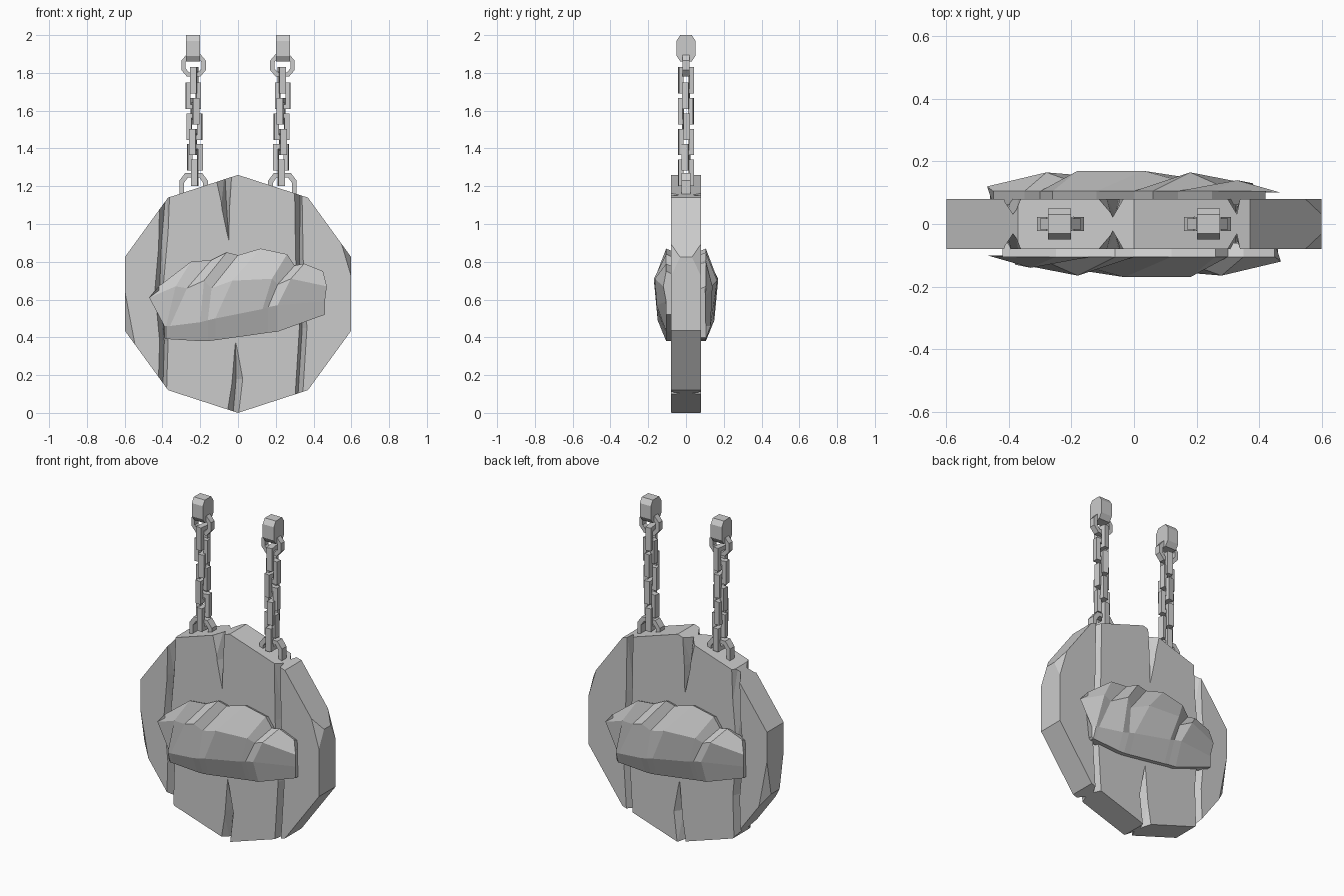
import bpy, bmesh, math
from mathutils import Vector, Matrix

if "Cube" in bpy.data.objects:
    bpy.data.objects.remove(bpy.data.objects["Cube"])


def new_object(name, bm):
    bmesh.ops.recalc_face_normals(bm, faces=bm.faces[:])
    me = bpy.data.meshes.new(name)
    bm.to_mesh(me)
    bm.free()
    ob = bpy.data.objects.new(name, me)
    bpy.context.collection.objects.link(ob)
    return ob


def loft(bm, sections):
    """Skin equal-length closed sections and cap both ends."""
    rings = [[bm.verts.new(p) for p in s] for s in sections]
    n = len(rings[0])
    for a, b in zip(rings, rings[1:]):
        for i in range(n):
            j = (i + 1) % n
            bm.faces.new((a[i], a[j], b[j], b[i]))
    bm.faces.new(rings[0])
    bm.faces.new(rings[-1])


# wooden board: ten-sided disc with chipped corners
T = 0.08
R = 0.63
bm = bmesh.new()
deca = [(R * math.sin(i * math.pi / 5), R + R * math.cos(i * math.pi / 5)) for i in range(10)]
loft(bm, [[(x, y, z) for x, z in deca] for y in (-T, T)])
chips = [((0.545, -T, 0.905), (0.6, -T, 0.72), (0.6, -0.03, 0.825)),
         ((-0.6, -T, 0.65), (-0.545, -T, 0.36), (-0.6, -0.04, 0.435))]
for chip in chips:
    for s in (1, -1):
        a, b, c = [Vector((p[0], p[1] * s, p[2])) for p in chip]
        n = (b - a).cross(c - a).normalized()
        if n.dot(Vector((0, 0, R)) - a) > 0:
            n = -n
        bmesh.ops.bisect_plane(bm, geom=bm.verts[:] + bm.edges[:] + bm.faces[:],
                               plane_co=a, plane_no=n, clear_outer=True)
        bmesh.ops.holes_fill(bm, edges=[e for e in bm.edges if e.is_boundary], sides=0)
board = new_object("board", bm)

# V-shaped cracks: rows of (left x, deepest x, right x, z, depth)
cracks = [
    [(-.41, -.38, -.36, 1.20, .05), (-.42, -.405, -.375, .90, .045),
     (-.44, -.415, -.395, .65, .05), (-.415, -.39, -.37, .38, .05), (-.425, -.40, -.38, .05, .05)],
    [(.30, .33, .34, 1.25, .05), (.305, .325, .345, .82, .045),
     (.325, .34, .365, .45, .05), (.30, .315, .34, .05, .05)],
    [(-.125, -.07, -.035, 1.28, .06), (-.085, -.06, -.045, 1.08, .05), (-.05, -.049, -.048, .915, .003)],
    [(-.065, -.03, 0, -.05, .06), (-.03, -.01, .025, .18, .05), (-.014, -.013, -.012, .375, .003)],
]
for crack in cracks:
    for s in (1, -1):
        secs = []
        for l, m, r, z, d in crack:
            k = 0.01 / d if d > 0.02 else 0      # widen outside the board face
            secs.append([(l - (m - l) * k, s * (-T - .01), z), (m, s * (-T + d), z),
                         (r + (r - m) * k, s * (-T - .01), z)])
        bm = bmesh.new()
        loft(bm, secs)
        bmesh.ops.triangulate(bm, faces=bm.faces[:])
        cutter = new_object("crack_cutter", bm)
        cutter.hide_render = True
        mod = board.modifiers.new("crack", 'BOOLEAN')
        mod.operation = 'DIFFERENCE'
        mod.solver = 'EXACT'
        mod.object = cutter
        bpy.context.view_layer.objects.active = board
        bpy.ops.object.modifier_apply(modifier=mod.name)
        bpy.data.objects.remove(cutter)

# bread loaves: slanted sections with slash grooves in the crust
# (low x, bulge x, top x, low z, facet z, bulge z, top z, facet y, bulge y)
rows = [(-.39, -.47, -.42, .40, .46, .61, .67, .105, .10),
        (-.38, -.33, -.25, .39, .46, .67, .80, .13, .14),
        (-.36, -.27, -.14, .39, .46, .66, .81, .13, .125),
        (-.20, -.18, -.06, .38, .48, .70, .85, .145, .165),
        (-.16, -.14, .00, .38, .49, .66, .835, .15, .14),
        (-.12, -.03, .12, .385, .50, .70, .87, .15, .17),
        (.13, .18, .26, .42, .55, .71, .84, .155, .17),
        (.16, .21, .30, .425, .56, .68, .78, .155, .14),
        (.21, .28, .35, .43, .57, .71, .79, .155, .165),
        (.46, .47, .45, .52, .59, .67, .75, .105, .12)]
for name, angle in (("front_loaf", 0), ("back_loaf", math.pi)):
    bm = bmesh.new()
    loft(bm, [[(xl, -.06, zl), (xl, -.105, zl), (xl, -yc, zm), (xd, -yd, zd),
               (xt, -.105, zt), (xt, -.06, zt - .02)]
              for xl, xd, xt, zl, zm, zd, zt, yc, yd in rows])
    bmesh.ops.rotate(bm, cent=(0, 0, 0), matrix=Matrix.Rotation(angle, 3, 'Z'), verts=bm.verts[:])
    new_object(name, bm)


def link(name, outline, wire, thick, loc, yaw=0):
    """Flat ring: outline in x/z, hole inset by the wire width."""
    w = max(p[0] for p in outline)
    h = max(p[1] for p in outline)
    bm = bmesh.new()
    loops = []
    for kx, kz, y in ((1, 1, -1), (1, 1, 1), (1 - wire / w, 1 - wire / h, 1), (1 - wire / w, 1 - wire / h, -1)):
        loops.append([bm.verts.new((x * kx, y * thick / 2, z * kz)) for x, z in outline])
    n = len(outline)
    for k in range(4):
        a, b = loops[k], loops[(k + 1) % 4]
        for i in range(n):
            j = (i + 1) % n
            bm.faces.new((a[i], a[j], b[j], b[i]))
    ob = new_object(name, bm)
    ob.location = loc
    ob.rotation_euler.z = yaw


def hexagon(w, h, flat, side):
    return [(-w, -side), (-flat, -h), (flat, -h), (w, -side), (w, side), (flat, h), (-flat, h), (-w, side)]


box = [(-.04, -.07), (.04, -.07), (.04, .07), (-.04, .07)]

# hanging hardware on both sides
for s, side in ((-1, "left"), (1, "right")):
    # octagonal top block
    bm = bmesh.new()
    prof = [(.05, .04), (.03, .07), (-.03, .07), (-.05, .04),
            (-.05, -.04), (-.03, -.07), (.03, -.07), (.05, -.04)]
    loft(bm, [[(x, y, 1.93 + z) for y, z in prof] for x in (s * .238 - .037, s * .238 + .037)])
    new_object(side + "_top_block", bm)

    link(side + "_top_ring", hexagon(.065, .06, .035, .025), .022, .035, (s * .235, 0, 1.84))
    # alternating chain links with a slight twist
    for i in range(7):
        yaw = math.radians((90 if i % 2 == 0 else 0) + (8, -6, -10, 7, 5, -9, 4)[i] * s)
        link(f"{side}_chain_link_{i + 1}", box, .025, .035,
             (s * (.232 + .006 * math.sin(i * 2)), 0, 1.76 - i * .0815), yaw)
    link(side + "_board_ring", hexagon(.075, .085, .045, .045), .024, .045, (s * .235, 0, 1.185))
